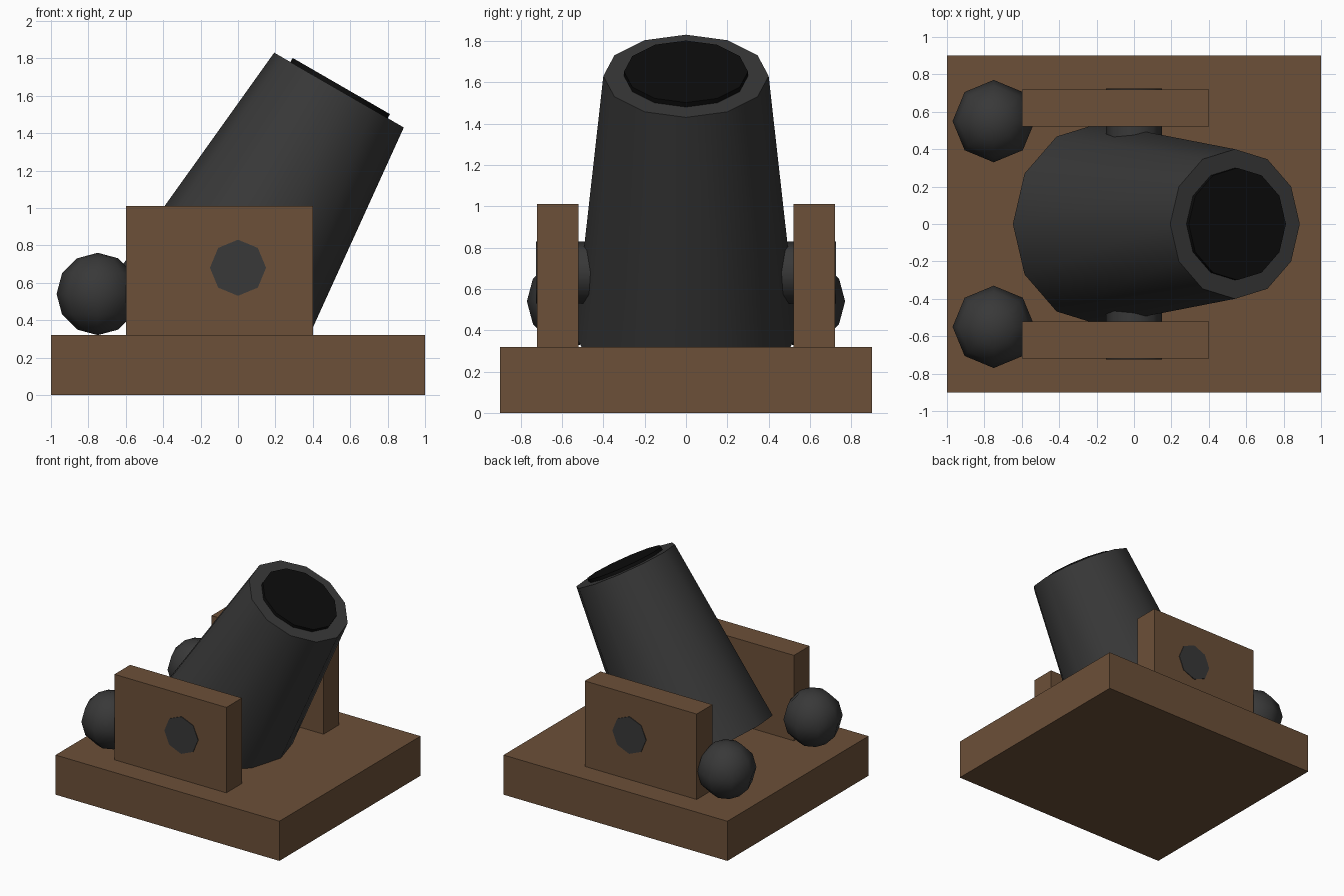
import bpy
from math import radians
from mathutils import Matrix, Vector

if "Cube" in bpy.data.objects:
    bpy.data.objects.remove(bpy.data.objects["Cube"], do_unlink=True)


def material(name, colour):
    mat = bpy.data.materials.new(name)
    mat.use_nodes = True
    mat.diffuse_color = (*colour, 1)
    bsdf = next(n for n in mat.node_tree.nodes if n.type == "BSDF_PRINCIPLED")
    bsdf.inputs["Base Color"].default_value = (*colour, 1)
    return mat


wood = material("brown wood", (0.15, 0.08, 0.04))
iron = material("dark iron", (0.04, 0.04, 0.04))
black = material("bore black", (0.004, 0.004, 0.004))


def finish(name, mat, smooth=False):
    obj = bpy.context.object
    obj.name = name
    obj.data.materials.append(mat)
    if smooth:
        bpy.ops.object.shade_smooth_by_angle(angle=radians(50))
    return obj


def box(name, size, centre):
    bpy.ops.mesh.primitive_cube_add(size=1, location=centre)
    obj = finish(name, wood)
    obj.data.transform(Matrix.Diagonal((*size, 1)))


def tapered(name, mat, sides, r_low, r_high, length, centre, rotation):
    # The first vertex is turned onto the local x axis
    bpy.ops.mesh.primitive_cone_add(vertices=sides, radius1=r_low, radius2=r_high,
                                    depth=length, location=centre, rotation=rotation)
    return finish(name, mat, True)


# Wooden bed
box("base", (2, 1.8, 0.32), (0, 0, 0.16))

# Barrel leaning towards +x, with a dark plug for the bore
tilt = radians(30)
axis = Matrix.Rotation(tilt, 3, "Y") @ Vector((0, 0, 1))
muzzle = Vector((0.54, 0, 1.63))
length = 1.44
tapered("barrel", iron, 12, 0.54, 0.4, length, muzzle - axis * length / 2, (0, tilt, 0))
tapered("bore", black, 12, 0.3, 0.3, 0.1, muzzle - axis * 0.025, (0, tilt, 0))

# Trunnion pin through both cheeks
tapered("trunnion", iron, 8, 0.15, 0.15, 1.45, (0, 0, 0.68), (radians(90), 0, 0))

# Cheeks and cannonballs on both sides
for side, sign in (("left", 1), ("right", -1)):
    box(side + "_cheek", (1, 0.2, 0.7), (-0.1, sign * 0.62, 0.66))
    bpy.ops.mesh.primitive_uv_sphere_add(segments=8, ring_count=6, radius=0.22,
                                         location=(-0.75, sign * 0.55, 0.54))
    finish(side + "_cannonball", iron, True)
